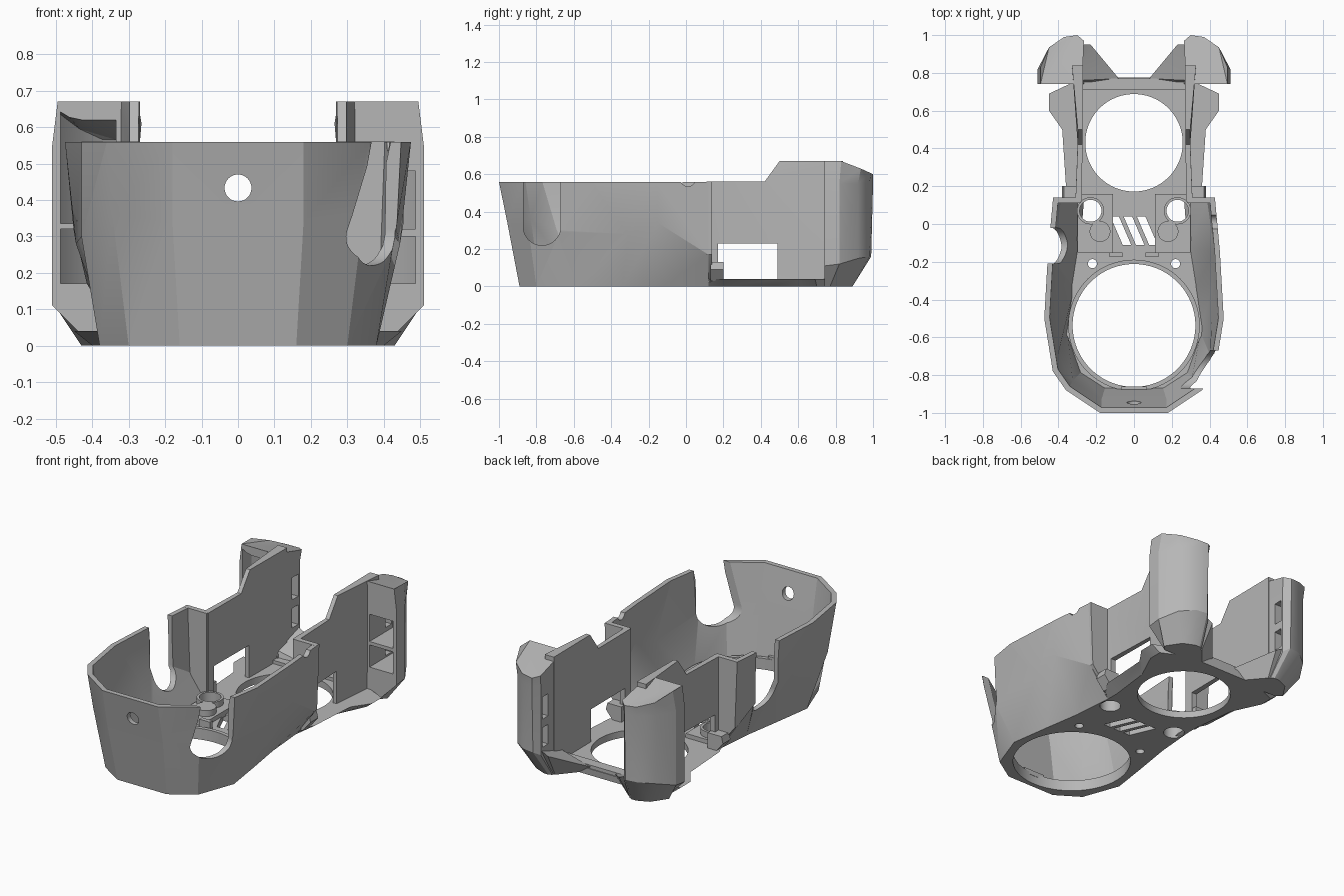
import bpy, bmesh, math
from mathutils import Matrix, Vector

if "Cube" in bpy.data.objects:
    bpy.data.objects.remove(bpy.data.objects["Cube"], do_unlink=True)

grey = bpy.data.materials.new("plain grey")
grey.use_nodes = True
COLOUR = (0.47, 0.47, 0.47, 1)
grey.diffuse_color = COLOUR
grey.node_tree.nodes["Principled BSDF"].inputs["Base Color"].default_value = COLOUR


def finish(name, bm, fix=True):
    if fix:
        bmesh.ops.recalc_face_normals(bm, faces=bm.faces)
    mesh = bpy.data.meshes.new(name)
    bm.to_mesh(mesh)
    bm.free()
    mesh.materials.append(grey)
    ob = bpy.data.objects.new(name, mesh)
    bpy.context.collection.objects.link(ob)
    return ob


def loft(name, rings, closed=True):
    """Skin between rings of points; closed rings are capped."""
    bm = bmesh.new()
    rows = [[bm.verts.new(p) for p in ring] for ring in rings]
    n = len(rows[0])
    for low, high in zip(rows, rows[1:]):
        for j in range(n if closed else n - 1):
            k = (j + 1) % n
            bm.faces.new((low[j], low[k], high[k], high[j]))
    if closed:
        caps = [bm.faces.new(rows[0]), bm.faces.new(rows[-1])]
        bm.normal_update()
        bmesh.ops.triangulate(bm, faces=caps, ngon_method="EAR_CLIP")
    return finish(name, bm, closed)


def prism(name, outline, z):
    return loft(name, [[(a, b, h) for a, b in outline] for h in z])


def box(name, x, y, z):
    return prism(name, [(x[0], y[0]), (x[1], y[0]), (x[1], y[1]), (x[0], y[1])], z)


def cyl(name, centre, radius, length, axis="Z", sides=64):
    bm = bmesh.new()
    bmesh.ops.create_cone(bm, cap_ends=True, segments=sides, radius1=radius,
                          radius2=radius, depth=length)
    turn = {"X": Matrix.Rotation(math.pi / 2, 4, "Y"),
            "Y": Matrix.Rotation(math.pi / 2, 4, "X"), "Z": Matrix()}[axis]
    bm.transform(Matrix.Translation(Vector(centre)) @ turn)
    return finish(name, bm)


def apply(ob, kind, **settings):
    mod = ob.modifiers.new(kind.title(), kind)
    for key, value in settings.items():
        setattr(mod, key, value)
    bpy.context.view_layer.objects.active = ob
    bpy.ops.object.modifier_apply(modifier=mod.name)


def cut(targets, cutters):
    for tool in cutters:
        tool.hide_render = True
        for ob in targets:
            apply(ob, "BOOLEAN", object=tool, operation="DIFFERENCE", solver="EXACT")
    for tool in cutters:
        bpy.data.objects.remove(tool, do_unlink=True)


def both(half):
    """Complete a right-hand outline with its mirror image, -x to +x."""
    return [(-p[0], *p[1:]) for p in reversed(half)] + list(half)


# Faceted front bowl, open at the back
base = [(.16, -.89), (.30, -.80), (.38, -.58), (.345, -.34), (.31, -.12), (.29, .12)]
middle = [(.18, -.955, .34), (.345, -.85, .36), (.43, -.70, .30),
          (.445, -.31, .28), (.455, -.15, .34), (.415, .12, .17)]
rim = [(.18, -1), (.36, -.88), (.43, -.78), (.475, -.50), (.455, -.15), (.43, .12)]
bowl = loft("front_bowl", [both([(x, y, 0) for x, y in base]), both(middle),
                           both([(x, y, .56) for x, y in rim])], closed=False)
apply(bowl, "SOLIDIFY", thickness=.028, offset=-1, use_even_offset=True)
cut([bowl], [
    box("rim_trim", (-.8, .8), (-1.2, .5), (.5595, .8)),
    cyl("front_hole", (0, -.95, .433), .037, .3, "Y", 32),
    box("slot", (.2, .6), (-.87, -.67), (.32, .7)),
    cyl("slot_end", (.4, -.77, .32), .1, .4, "X"),
    box("side_notch", (-.6, -.25), (-.21, -.02), (.27, .7)),
    cyl("side_notch_end", (-.425, -.115, .27), .095, .35, "X"),
    cyl("rim_dent", (.4, .01, .575), .04, .3, "X", 24),
])

# Floor plate with flared rear edge
low = base + [(.29, .20), (.32, .45), (.40, .62), (.40, .70), (.25, .77)]
high = base[:3] + [(.35, -.34), (.32, -.12), (.315, .12), (.36, .20),
                   (.38, .50), (.45, .60), (.45, .69), (.27, .775)]
floor = loft("floor_plate", [both([(x, y, 0) for x, y in low]),
                             both([(x, y, .04) for x, y in high])])
ring = cyl("large_hole_lip", (0, -.537, .05), .348, .03, sides=96)
back_bar = box("back_bar", (-.27, .27), (.71, .77), (.02, .06))

# Boss platforms and bosses in the middle
platforms = [floor]
for s, side in ((1, "left"), (-1, "right")):
    platforms.append(box(side + "_platform", sorted((s * .11, s * .30)), (-.15, .16), (.03, .065)))
    platforms.append(cyl(side + "_tube_boss", (s * .23, .07, .065), .072, .07, sides=32))
    cyl(side + "_round_boss", (s * .18, -.04, .065), .055, .07, sides=32)
    box(side + "_clip_rail", sorted((s * .06, s * .13)), (-.175, -.15), (.03, .09))
cut(platforms, [cyl("boss_hole", (s * .23, .07, .05), .058, .3, sides=32) for s in (1, -1)])
cut([floor, ring], [cyl("large_hole", (0, -.537, .05), .325, .3, sides=96)])
cut([floor, back_bar], [cyl("rear_hole", (0, .43, .05), .258, .3, sides=96)])
cut([floor], [cyl("screw_hole", (s * .22, -.21, .05), .024, .3, sides=24) for s in (1, -1)])

# Plain slanted vents in the floor
for i in range(3):
    x = (i - 1) * .07
    shape = [(x - .055, .04), (x - .01, .04), (x + .055, -.11), (x + .01, -.11)]
    cut([floor], [prism("vent", shape, (-.1, .2))])


# Rear sides: cheek walls, hollow pillars and their feet
def cheek_inner(y):
    return .276 - .01 * (y - .12)


def cheek_outer(y):
    return max(.31 - .04 * (y - .12), .293 + .09 * (y - .45))


cheek_shape = [(.12, .02), (.12, .56), (.42, .56), (.50, .67), (.84, .67), (.84, .02),
               (.49, .02), (.49, .23), (.17, .23), (.17, .02)]
step_shape = [(.28, .02), (.30, .03), (.415, .17), (.43, .56), (.28, .56)]
block_shape = [(.28, .02), (.33, .03), (.38, .09), (.37, .13), (.28, .13)]
foot = [(.25, .74), (.40, .74), (.43, .77), (.37, .86), (.30, .89), (.27, .89), (.25, .88)]
waist = [(.275, .74), (.51, .74), (.51, .82), (.45, .92), (.37, .98), (.30, .99), (.27, .96)]
waist_z = (.11, .11, .12, .15, .16, .16, .14)
shoulder = waist[:5] + [(.30, 1), (.27, .96)]
crown = [(.275, .74, .67), (.495, .74, .67), (.495, .83, .67),
         (.45, .935, .63), (.37, .99, .605), (.30, 1, .60), (.265, .97, .61)]
recess_plan = [(.335, .6), (.488, .6), (.488, .82), (.435, .90), (.37, .95), (.335, .955)]
recess_drop = (0, 0, .02, .06, .09, .09)
for s, side in ((1, "left"), (-1, "right")):
    loft(side + "_cheek", [[(s * edge(y), y, z) for y, z in cheek_shape]
                           for edge in (cheek_inner, cheek_outer)])
    for name, shape, depth in (("_step_wall", step_shape, (.11, .14)),
                               ("_step_block", block_shape, (.13, .20))):
        loft(side + name, [[(s * x, y, z) for x, z in shape] for y in depth])

    pillar = loft(side + "_pillar", [
        [(s * x, y, 0) for x, y in foot],
        [(s * x, y, z) for (x, y), z in zip(waist, waist_z)],
        [(s * x, y, .55) for x, y in shoulder],
        [(s * x, y, z) for x, y, z in crown]])

    # Front recesses, sloping under the crown, and the two narrow inner slots
    spans = [(.17, .30), (.32, .48)] if s > 0 else [(.17, .32), (.335, .655)]
    tools = []
    for bottom, top in spans:
        drop = recess_drop if top > .6 else (0,) * len(recess_plan)
        tools.append(loft("recess", [
            [(s * x, y, bottom) for x, y in recess_plan],
            [(s * x, y, top - d) for (x, y), d in zip(recess_plan, drop)]]))
    tools += [box("inner_slot", sorted((s * .2, s * .36)), (.89, .945), span)
              for span in ((.18, .295), (.345, .475))]
    cut([pillar], tools)

    # Sloped bracket joining pillar and floor
    lower = [(.13, .74), (.28, .74), (.28, .87), (.24, .87)]
    upper = [(.08, .77), (.29, .76), (.29, .95), (.23, .95)]
    lift = (.05, .10, .17, .14)
    loft(side + "_bracket", [[(s * x, y, 0) for x, y in lower],
                             [(s * x, y, z) for (x, y), z in zip(upper, lift)]])

# Small clip inside the front
box("front_clip", (-.07, .07), (-.885, -.86), (.05, .08))

# Smooth shading with sharp creases
bpy.ops.object.select_all(action="DESELECT")
for ob in bpy.context.scene.objects:
    if ob.type == "MESH":
        ob.select_set(True)
bpy.context.view_layer.objects.active = bowl
bpy.ops.object.shade_smooth_by_angle(angle=math.radians(25))
